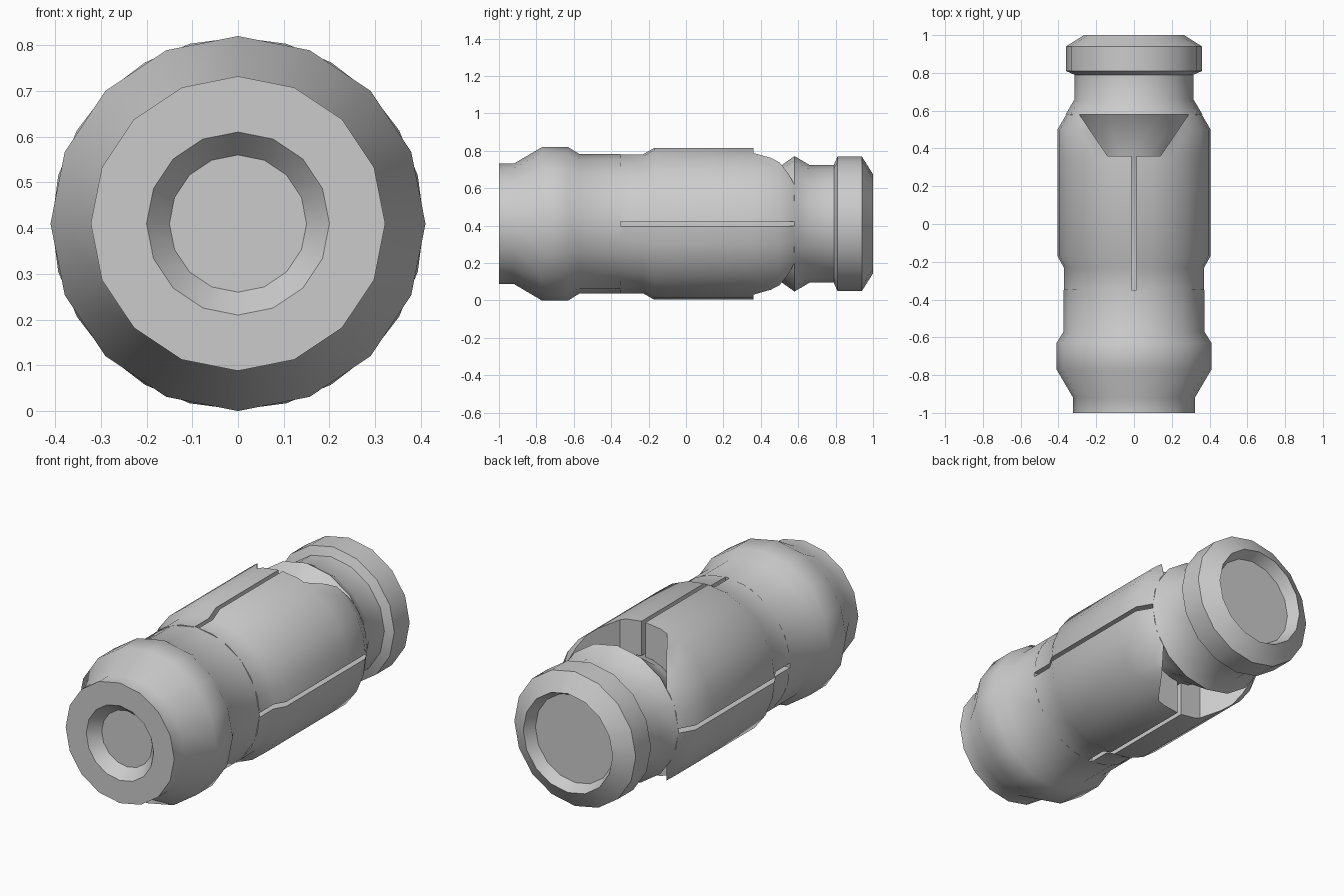
import bpy, bmesh, math

if "Cube" in bpy.data.objects:
    bpy.data.objects.remove(bpy.data.objects["Cube"])

AXIS_Z = 0.41


def make_object(name, bm):
    bmesh.ops.recalc_face_normals(bm, faces=bm.faces[:])
    mesh = bpy.data.meshes.new(name)
    bm.to_mesh(mesh)
    bm.free()
    obj = bpy.data.objects.new(name, mesh)
    bpy.context.collection.objects.link(obj)
    return obj


def lathe(name, profile, sides, closed=False):
    """Revolve (y, radius) points around the long axis."""
    bm = bmesh.new()
    rings = []
    for y, r in profile:
        angles = [2 * math.pi * i / sides for i in range(sides)]
        rings.append([bm.verts.new((r * math.sin(a), y, AXIS_Z + r * math.cos(a)))
                      for a in angles])
    pairs = list(zip(rings, rings[1:]))
    if closed:
        pairs.append((rings[-1], rings[0]))
    else:
        bm.faces.new(rings[0])
        bm.faces.new(rings[-1])
    for a, b in pairs:
        for i in range(sides):
            j = (i + 1) % sides
            bm.faces.new((a[i], a[j], b[j], b[i]))
    return make_object(name, bm)


def prism(name, outline, z0, z1):
    """Extrude an (x, y) outline upwards."""
    bm = bmesh.new()
    low = [bm.verts.new((x, y, z0)) for x, y in outline]
    high = [bm.verts.new((x, y, z1)) for x, y in outline]
    bm.faces.new(low)
    bm.faces.new(high)
    for i in range(len(outline)):
        j = (i + 1) % len(outline)
        bm.faces.new((low[i], low[j], high[j], high[i]))
    return make_object(name, bm)


def cut(obj, cutter):
    bpy.context.view_layer.objects.active = obj
    mod = obj.modifiers.new("cut", 'BOOLEAN')
    mod.operation = 'DIFFERENCE'
    mod.solver = 'EXACT'
    mod.object = cutter
    bpy.ops.object.modifier_apply(modifier=mod.name)
    bpy.data.objects.remove(cutter)


# Bolt core: recessed front end, collar, thin shaft, cone, neck and head
core = lathe("bolt_core", [
    (-0.94, 0.15), (-1.0, 0.20), (-1.0, 0.322), (-0.92, 0.322),
    (-0.77, 0.41), (-0.63, 0.41), (-0.57, 0.373), (-0.35, 0.373),
    (-0.35, 0.22), (0.38, 0.22), (0.58, 0.362), (0.66, 0.315),
    (0.79, 0.315), (0.81, 0.36), (0.94, 0.36), (1.0, 0.265), (0.94, 0.235),
], 16)

# Expansion sleeve around the shaft
sleeve = lathe("expansion_sleeve", [
    (-0.35, 0.373), (-0.23, 0.373), (-0.17, 0.407), (0.35, 0.407),
    (0.50, 0.407), (0.58, 0.36), (0.58, 0.352), (0.38, 0.222), (-0.35, 0.222),
], 24, closed=True)

# Slits along the top, bottom and both sides
s = 0.012
cut(sleeve, prism("slit_vertical", [(-s, -0.4), (s, -0.4), (s, 0.7), (-s, 0.7)], -0.1, 1.0))
cut(sleeve, prism("slit_horizontal", [(-0.6, -0.4), (0.6, -0.4), (0.6, 0.7), (-0.6, 0.7)],
                  AXIS_Z - s, AXIS_Z + s))

# Flared notches at the top and bottom of the sleeve
cut(sleeve, prism("notch", [(-0.14, 0.36), (0.14, 0.36), (0.303, 0.60), (-0.303, 0.60)],
                  -0.1, 1.0))

for obj in (core, sleeve):
    bpy.ops.object.select_all(action='DESELECT')
    obj.select_set(True)
    bpy.context.view_layer.objects.active = obj
    bpy.ops.object.shade_smooth_by_angle(angle=math.radians(40))
